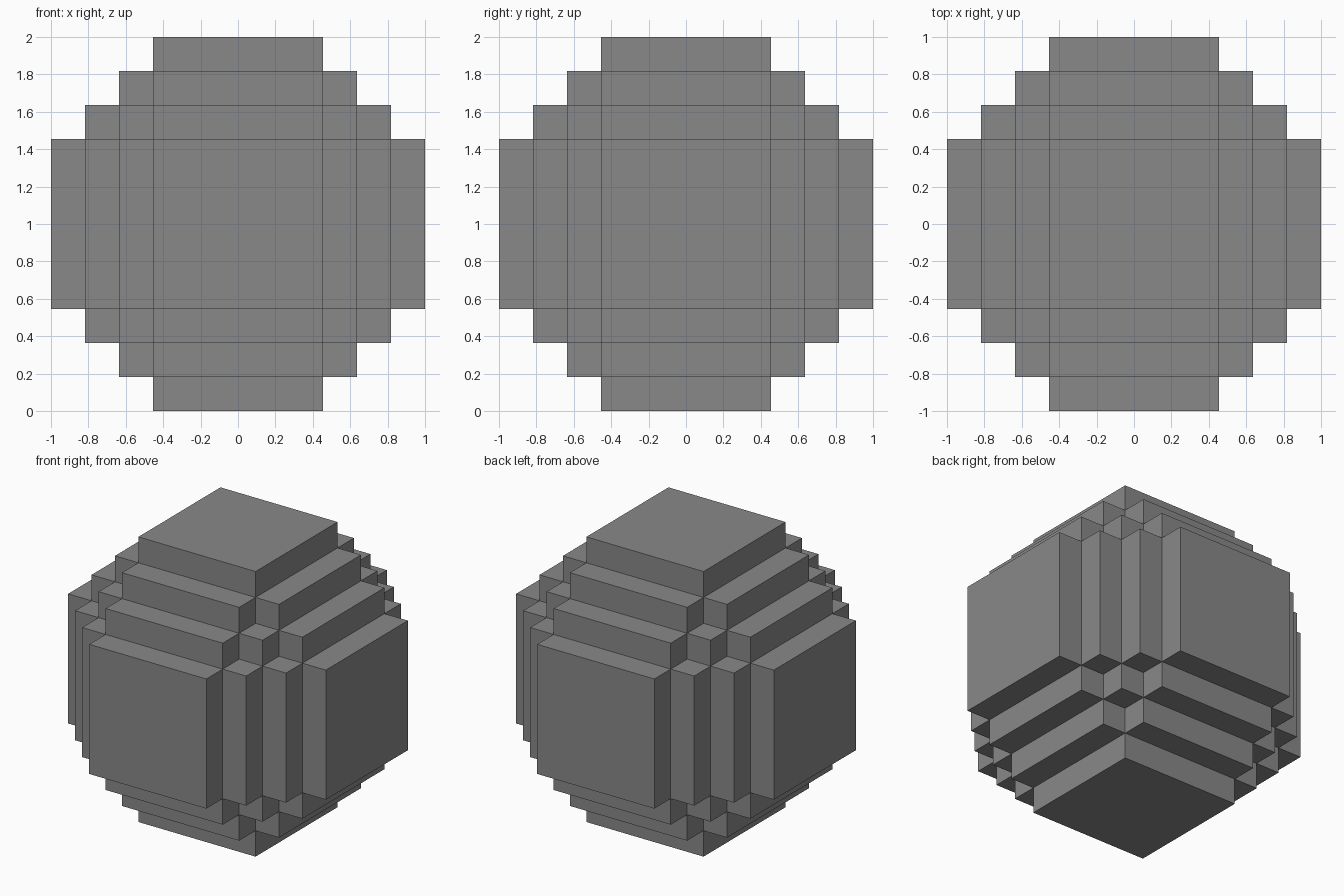
import bpy
import bmesh
from mathutils import Vector

cube = bpy.data.objects.get("Cube")
if cube:
    bpy.data.objects.remove(cube, do_unlink=True)

# Plain grey stone
grey = bpy.data.materials.new("grey")
grey.use_nodes = True
colour = (0.25, 0.25, 0.25, 1)
grey.diffuse_color = colour
grey.node_tree.nodes["Principled BSDF"].inputs["Base Color"].default_value = colour

# Band edges on each axis: a wide middle band and three thin steps either side
half = [n / 11 for n in (5, 7, 9, 11)]
edges = [-h for h in reversed(half)] + half
bands = range(-3, 4)

# Cells whose steps away from the middle add up to at most three are solid
def solid(cell):
    return sum(abs(i) for i in cell) <= 3

bm = bmesh.new()
points = {}

def corner(index):
    if index not in points:
        points[index] = bm.verts.new(Vector([edges[i] for i in index]) + Vector((0, 0, 1)))
    return points[index]

# Stepped shell: one face wherever a solid cell meets empty space
for cell in [(x, y, z) for x in bands for y in bands for z in bands]:
    if not solid(cell):
        continue
    for axis in range(3):
        u, v = (axis + 1) % 3, (axis + 2) % 3
        for side in (-1, 1):
            beyond = list(cell)
            beyond[axis] += side
            if solid(beyond):
                continue
            ring = []
            for du, dv in ((0, 0), (1, 0), (1, 1), (0, 1)):
                index = [i + 3 for i in cell]
                index[axis] += side > 0
                index[u] += du
                index[v] += dv
                ring.append(corner(tuple(index)))
            bm.faces.new(ring if side > 0 else ring[::-1])

mesh = bpy.data.meshes.new("stepped_ball")
bm.to_mesh(mesh)
bm.free()
mesh.materials.append(grey)
ball = bpy.data.objects.new("stepped_ball", mesh)
bpy.context.collection.objects.link(ball)
